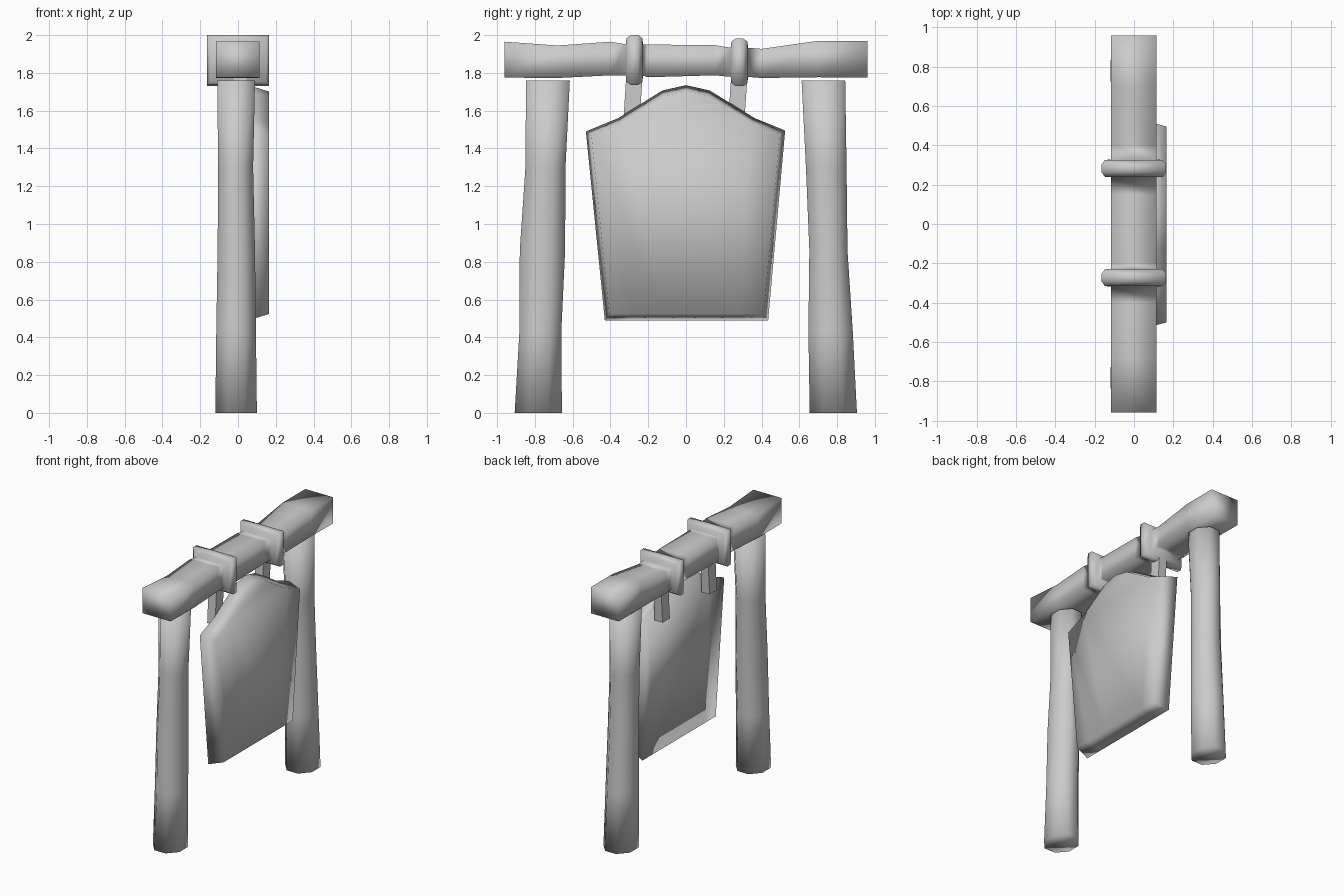
import bpy, bmesh, math

if "Cube" in bpy.data.objects:
    bpy.data.objects.remove(bpy.data.objects["Cube"])


def loft(name, rings, sharp=None):
    """Skin equal-length point rings into one smooth solid; edges over `sharp` degrees stay crisp."""
    bm = bmesh.new()
    loops = [[bm.verts.new(p) for p in ring] for ring in rings]
    n = len(loops[0])
    for a, b in zip(loops, loops[1:]):
        for i in range(n):
            j = (i + 1) % n
            bm.faces.new((a[i], a[j], b[j], b[i]))
    bm.faces.new(loops[0][::-1])
    bm.faces.new(loops[-1])
    bmesh.ops.recalc_face_normals(bm, faces=bm.faces[:])
    for f in bm.faces:
        f.smooth = True
    if sharp:
        for e in bm.edges:
            e.smooth = e.calc_face_angle(0) < math.radians(sharp)
    mesh = bpy.data.meshes.new(name)
    bm.to_mesh(mesh)
    bm.free()
    obj = bpy.data.objects.new(name, mesh)
    bpy.context.collection.objects.link(obj)
    return obj


# Posts: uneven octagonal logs (y_min, y_max at each level)
levels = [(0, -.12, .10), (.43, -.115, .095), (.86, -.108, .09),
          (1.3, -.105, .08), (1.76, -.11, .09)]
posts = {"left_post": [(-.907, -.657), (-.882, -.66), (-.88, -.64),
                       (-.85, -.638), (-.847, -.615)],
         "right_post": [(.655, .905), (.648, .883), (.653, .855),
                        (.635, .85), (.612, .843)]}
for name, spans in posts.items():
    rings = []
    for (z, x0, x1), (y0, y1) in zip(levels, spans):
        ring = []
        for k in range(8):
            a = math.radians(22.5 + 45 * k)
            r = .5 / math.cos(math.pi / 8)
            ring.append(((x0 + x1) / 2 + r * math.cos(a) * (x1 - x0),
                         (y0 + y1) / 2 + r * math.sin(a) * (y1 - y0), z))
        rings.append(ring)
    loft(name, rings)


def square(y, bottom, top, out=0):
    """Four-sided beam section, grown outwards by `out`."""
    x0, x1, b, t = -.116 - out, .115 + out, bottom - out, top + out
    return [(x0, y, b), (x1, y, b), (x1, y, t), (x0, y, t)]


def strap(y, bottom, top):
    """Ridged band raised from the beam, as a run of sections."""
    return [square(y + dy, bottom, top, o) for dy, o in
            ((-.045, 0), (-.043, .032), (-.02, .049),
             (.02, .049), (.043, .032), (.045, 0))]


# Crossbeam: wavy four-sided timber with the two straps grown out of it
beam = [square(-.96, 1.775, 1.965), square(-.68, 1.773, 1.945),
        square(-.4, 1.787, 1.965)]
beam += strap(-.273, 1.785, 1.951)
beam += [square(-.2, 1.777, 1.95), square(.15, 1.787, 1.947)]
beam += strap(.283, 1.779, 1.933)
beam += [square(.4, 1.773, 1.927), square(.7, 1.777, 1.97), square(.96, 1.775, 1.97)]
loft("crossbeam_with_straps", beam)

# Hanging tabs: short boards dropping from the straps behind the sign
for label, y_top, y_low in (("left", -.273, -.292), ("right", .283, .262)):
    loft(label + "_hanging_tab",
         [[(x, y + dy, z) for x, dy in
           ((-.02, -.043), (.045, -.043), (.045, .043), (-.02, .043))]
          for y, z in ((y_top, 1.79), (y_low, 1.49))], sharp=40)

# Sign board: solid tapered slab with a smaller front face
outline = [(-.43, .49), (-.3, .49), (-.12, .49), (0, .49), (.12, .49), (.3, .49),
           (.435, .49), (.525, 1.495), (.365, 1.56), (.125, 1.707),
           (0, 1.735), (-.125, 1.707), (-.36, 1.56), (-.53, 1.49)]
loft("sign_board",
     [[(x, y * s, 1.11 + (z - 1.11) * s) for y, z in outline]
      for x, s in ((.055, 1), (.165, .945))])
